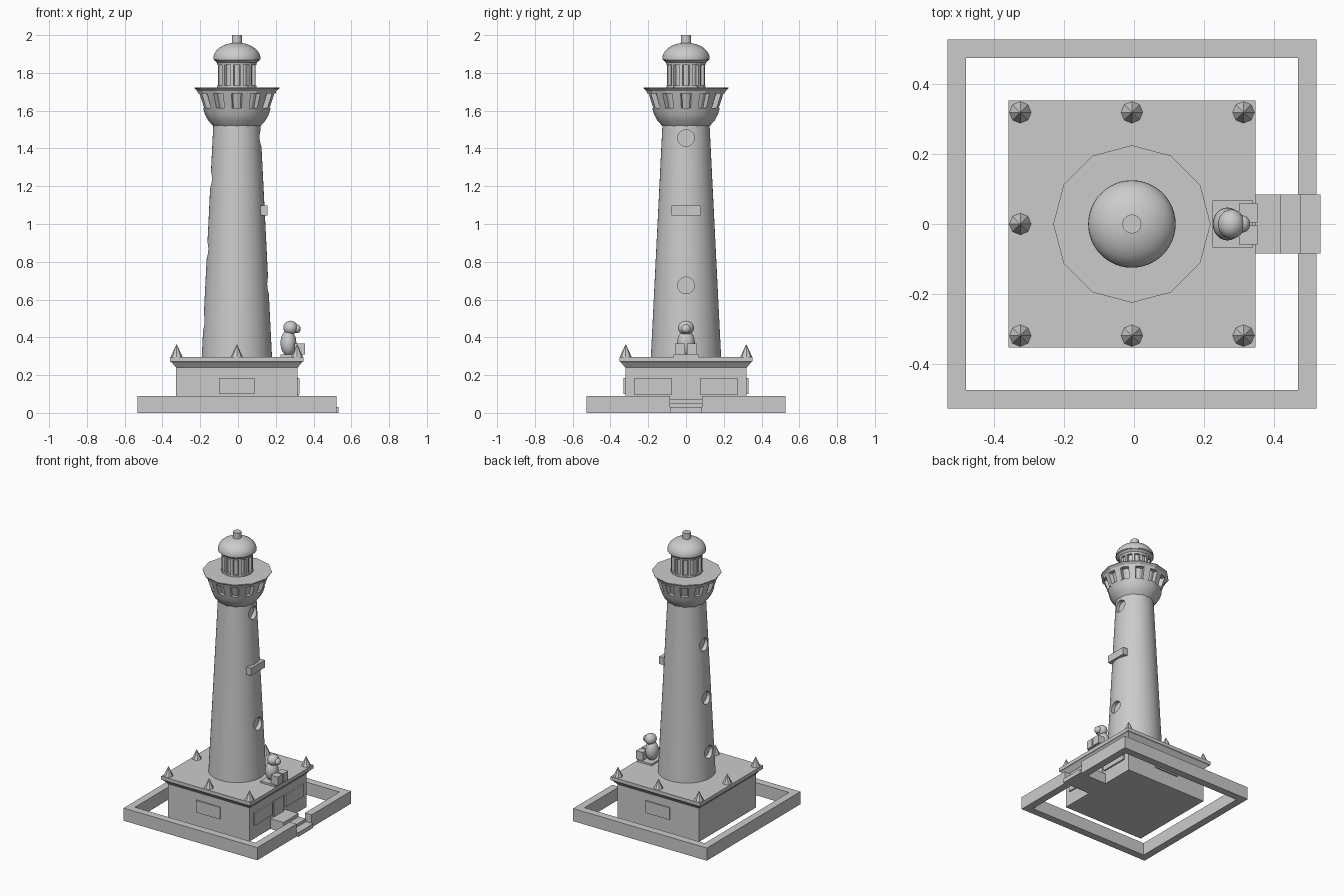
import bpy, bmesh, math
from mathutils import Matrix, Vector

if "Cube" in bpy.data.objects:
    bpy.data.objects.remove(bpy.data.objects["Cube"])

CX = -0.006  # tower axis


def finish(name, bm, smooth=None):
    bmesh.ops.recalc_face_normals(bm, faces=bm.faces)
    me = bpy.data.meshes.new(name)
    bm.to_mesh(me)
    bm.free()
    ob = bpy.data.objects.new(name, me)
    bpy.context.collection.objects.link(ob)
    if smooth:
        bpy.ops.object.select_all(action='DESELECT')
        ob.select_set(True)
        bpy.context.view_layer.objects.active = ob
        bpy.ops.object.shade_smooth_by_angle(angle=math.radians(smooth))
    return ob


def add_box(bm, x0, x1, y0, y1, z0, z1):
    m = Matrix.Translation(((x0 + x1) / 2, (y0 + y1) / 2, (z0 + z1) / 2)) @ \
        Matrix.Diagonal((x1 - x0, y1 - y0, z1 - z0, 1))
    bmesh.ops.create_cube(bm, size=1, matrix=m)


def boxes(name, *dims):
    bm = bmesh.new()
    for d in dims:
        add_box(bm, *d)
    return finish(name, bm)


def add_lathe(bm, profile, n, cx=CX, cy=0, phase=0.0):
    rings = []
    for r, z in profile:
        rings.append([bm.verts.new((cx + r * math.cos(phase + 2 * math.pi * i / n),
                                    cy + r * math.sin(phase + 2 * math.pi * i / n), z))
                      for i in range(n)])
    for a, b in zip(rings, rings[1:]):
        for i in range(n):
            j = (i + 1) % n
            bm.faces.new((a[i], a[j], b[j], b[i]))
    bm.faces.new(rings[0])
    bm.faces.new(rings[-1])


def lathe(name, profile, n, smooth=None, phase=0.0):
    bm = bmesh.new()
    add_lathe(bm, profile, n, phase=phase)
    return finish(name, bm, smooth)


def ring_posts(name, n, phase, low, high):
    """Posts round the axis; low/high = (inner r, outer r, half width, z)."""
    bm = bmesh.new()
    for k in range(n):
        rot = Matrix.Translation((CX, 0, 0)) @ Matrix.Rotation(phase + 2 * math.pi * k / n, 4, 'Z')
        q = []
        for ri, ro, w, z in (low, high):
            q.append([bm.verts.new(rot @ Vector(p))
                      for p in ((ri, -w, z), (ro, -w, z), (ro, w, z), (ri, w, z))])
        bm.faces.new(q[0])
        bm.faces.new(q[1])
        for i in range(4):
            j = (i + 1) % 4
            bm.faces.new((q[0][i], q[0][j], q[1][j], q[1][i]))
    return finish(name, bm)


def ellipsoid(name, c, r):
    bm = bmesh.new()
    bmesh.ops.create_uvsphere(bm, u_segments=24, v_segments=14, radius=1,
                              matrix=Matrix.Translation(c) @ Matrix.Diagonal((*r, 1)))
    return finish(name, bm, 60)


# perimeter wall, open where the steps pass
o, i, g = 0.527, 0.474, 0.085
outline = [(o, g), (o, o), (-o, o), (-o, -o), (o, -o), (o, -g),
           (i, -g), (i, -i), (-i, -i), (-i, i), (i, i), (i, g)]
bm = bmesh.new()
face = bm.faces.new([bm.verts.new((x + CX, y, 0)) for x, y in outline])
up = bmesh.ops.extrude_face_region(bm, geom=[face])
bmesh.ops.translate(bm, vec=(0, 0, 0.09),
                    verts=[v for v in up['geom'] if isinstance(v, bmesh.types.BMVert)])
finish("perimeter_wall", bm)

# entrance steps
boxes("entrance_steps", (0.476, 0.533, -g, g, 0, 0.03), (0.419, 0.476, -g, g, 0, 0.05),
      (0.30, 0.419, -g, g, 0, 0.073))

# base block with cornice: square lathe
s2 = math.sqrt(2)
lathe("base_block", [(0.321 * s2, 0), (0.321 * s2, 0.24)], 4, phase=math.pi / 4)
lathe("base_cornice", [(h * s2, z) for h, z in
                       ((0.322, 0.24), (0.345, 0.268), (0.353, 0.272), (0.353, 0.297))],
      4, phase=math.pi / 4)

# raised panels and door
boxes("front_panel", (-0.10, 0.088, -0.331, -0.31, 0.10, 0.185))
boxes("back_panel", (-0.10, 0.088, 0.31, 0.331, 0.10, 0.185))
boxes("side_panels", (0.30, 0.325, -0.276, -0.074, 0.097, 0.183),
      (0.30, 0.325, 0.074, 0.276, 0.097, 0.183))
boxes("door", (0.30, 0.321, -0.056, 0.056, 0.07, 0.185))

# roof spikes, leaving the statue side open
bm = bmesh.new()
for a in (-1, 0, 1):
    for b in (-1, 0, 1):
        if (a, b) not in ((0, 0), (1, 0)):
            add_lathe(bm, [(0.032, 0.295), (0.001, 0.363)], 8, CX + a * 0.319, b * 0.319)
finish("roof_spikes", bm)

# tower shaft with round recessed windows
R0, R1, Z0, Z1 = 0.186, 0.124, 0.295, 1.54
shaft = lathe("tower_shaft", [(R0, Z0), (R1, Z1)], 64)
bm = bmesh.new()
for side, z in ((1, 0.675), (1, 1.455), (-1, 0.48), (-1, 0.86), (-1, 1.235)):
    r = R0 + (R1 - R0) * (z - Z0) / (Z1 - Z0)
    m = Matrix.Translation((CX + side * (r + 0.02), 0, z)) @ Matrix.Rotation(math.pi / 2, 4, 'Y')
    bmesh.ops.create_cone(bm, cap_ends=True, segments=32, radius1=0.044, radius2=0.044,
                          depth=0.10, matrix=m)
cutter = finish("window_cutter", bm)
cutter.hide_render = True
mod = shaft.modifiers.new("windows", 'BOOLEAN')
mod.operation = 'DIFFERENCE'
mod.solver = 'EXACT'
mod.object = cutter
bpy.ops.object.select_all(action='DESELECT')
shaft.select_set(True)
bpy.context.view_layer.objects.active = shaft
bpy.ops.object.modifier_apply(modifier=mod.name)
bpy.data.objects.remove(cutter)
bpy.ops.object.shade_smooth_by_angle(angle=math.radians(30))

# plate on the shaft
boxes("shaft_plate", (0.11, 0.157, -0.077, 0.077, 1.045, 1.098))

# gallery: twelve-sided bowl, recessed band with posts, flared rim
lathe("gallery_bowl", [(0.119, 1.51), (0.131, 1.525), (0.153, 1.55), (0.169, 1.58),
                       (0.179, 1.615)], 12, 35)
lathe("gallery_core", [(0.152, 1.61), (0.178, 1.695)], 12)
ring_posts("gallery_posts", 12, math.pi / 12, (0.14, 0.173, 0.021, 1.612), (0.165, 0.200, 0.024, 1.694))
lathe("gallery_rim", [(0.205, 1.69), (0.210, 1.705), (0.225, 1.718), (0.225, 1.722)], 12)

# lantern room
lathe("lantern_core", [(0.088, 1.715), (0.088, 1.86)], 12)
ring_posts("lantern_posts", 12, math.pi / 12, (0.075, 0.101, 0.009, 1.715), (0.075, 0.101, 0.009, 1.86))
lathe("lantern_sill", [(0.104, 1.715), (0.104, 1.733)], 12)
lathe("lantern_cornice", [(0.103, 1.842), (0.106, 1.855), (0.121, 1.868), (0.121, 1.878)], 24)

# dome and finial
dome = [(0.125, 1.872)] + [(0.125 * math.cos(t * math.pi / 20), 1.877 + 0.083 * math.sin(t * math.pi / 20))
                           for t in range(10)] + [(0.004, 1.96)]
lathe("dome", dome, 48, 40)
lathe("finial", [(0.027, 1.94), (0.027, 2.0)], 24, 40)

# seated statue over the entrance
boxes("statue_base", (0.224, 0.34, -0.067, 0.067, 0.29, 0.31))
boxes("statue_blocks", (0.30, 0.354, -0.058, -0.005, 0.308, 0.368),
      (0.30, 0.354, 0.005, 0.058, 0.308, 0.368))
ellipsoid("statue_body", (0.267, 0, 0.37), (0.042, 0.047, 0.068))
ellipsoid("statue_head", (0.278, 0, 0.45), (0.038, 0.042, 0.038))
ellipsoid("statue_snout", (0.312, 0, 0.445), (0.020, 0.024, 0.023))
